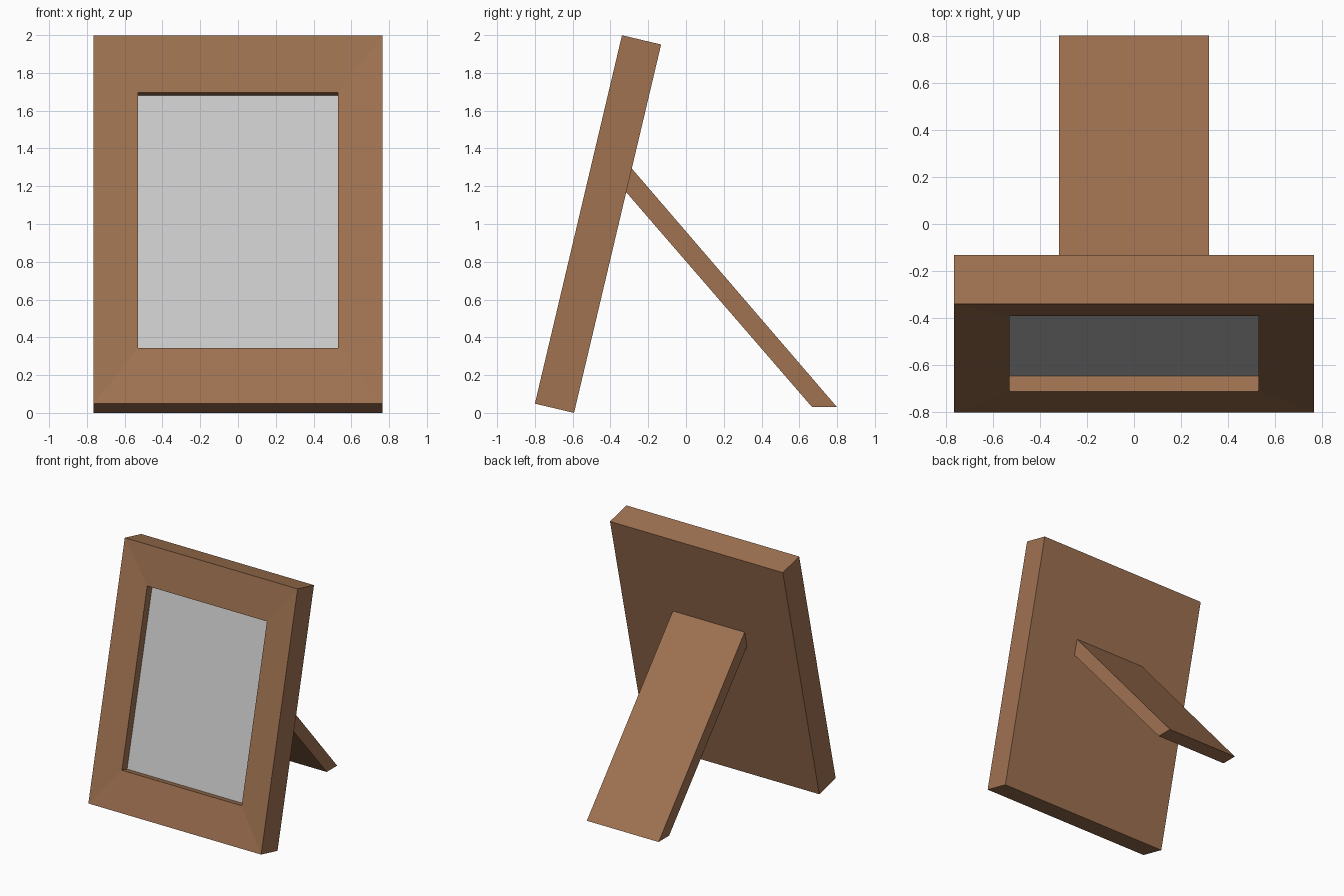
import bpy, bmesh, math

if "Cube" in bpy.data.objects:
    bpy.data.objects.remove(bpy.data.objects["Cube"])

TILT = math.radians(13.3)
THICK, HEIGHT, HALF_W = 0.213, 2.004, 0.765
OPEN_W, BORDER = 0.53, 0.307

wood = bpy.data.materials.new("brown_wood")
wood.diffuse_color = (0.35, 0.17, 0.083, 1)
wood.use_nodes = True
wood.node_tree.nodes["Principled BSDF"].inputs["Base Color"].default_value = wood.diffuse_color


def loft(name, rings, mat=None, tilted=False):
    """Skin a list of equal-length point rings and cap both ends."""
    bm = bmesh.new()
    loops = [[bm.verts.new(p) for p in ring] for ring in rings]
    for a, b in zip(loops, loops[1:]):
        for i in range(len(a)):
            j = (i + 1) % len(a)
            bm.faces.new((a[i], a[j], b[j], b[i]))
    bm.faces.new(loops[0])
    bm.faces.new(loops[-1])
    bmesh.ops.recalc_face_normals(bm, faces=bm.faces)
    me = bpy.data.meshes.new(name)
    bm.to_mesh(me)
    bm.free()
    ob = bpy.data.objects.new(name, me)
    bpy.context.collection.objects.link(ob)
    if mat:
        me.materials.append(mat)
    if tilted:  # lean back, resting on the rear bottom edge
        ob.rotation_euler.x = -TILT
        ob.location = (0, -0.8, THICK * math.sin(TILT))
    return ob


def rect(half_w, border, depth):
    lo, hi = border, HEIGHT - border
    return [(-half_w, depth, lo), (half_w, depth, lo),
            (half_w, depth, hi), (-half_w, depth, hi)]


# Frame: flat back, mitred face sloping in, straight-walled recess
loft("frame", [rect(HALF_W, 0, THICK), rect(HALF_W, 0, 0),
               rect(OPEN_W, BORDER, 0.019), rect(OPEN_W, BORDER, 0.096)],
     wood, tilted=True)

# Picture panel filling the floor of the recess
loft("picture_panel", [rect(OPEN_W, BORDER, 0.096), rect(OPEN_W, BORDER, 0.086)],
     tilted=True)

# Rear stand: side profile extruded across x
profile = [(-0.288, 1.295), (0.80, 0.03), (0.668, 0.03), (-0.318, 1.17)]
loft("rear_stand", [[(x, y, z) for y, z in profile] for x in (-0.318, 0.318)], wood)
